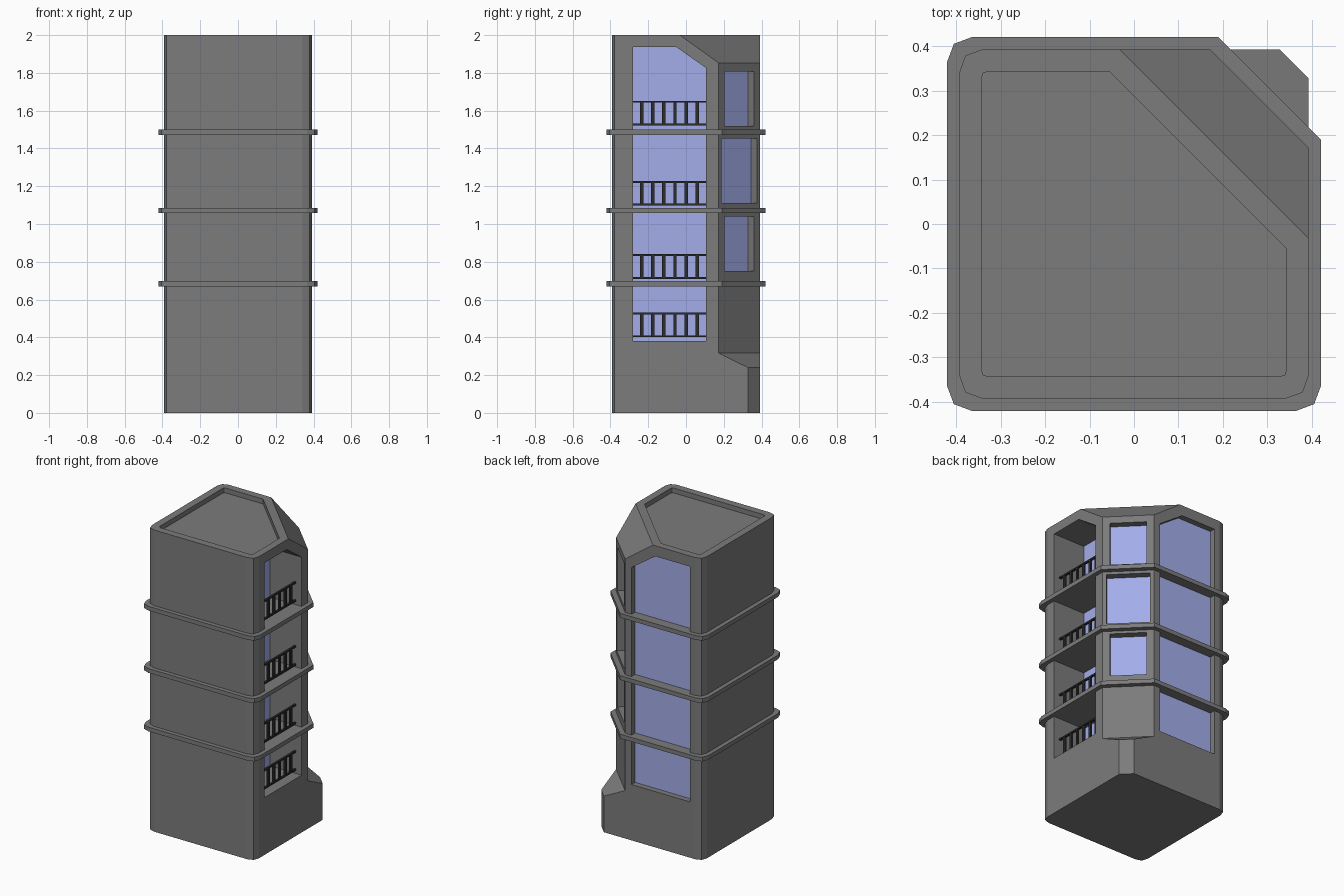
import bpy, bmesh, math
from mathutils import Vector

if "Cube" in bpy.data.objects:
    bpy.data.objects.remove(bpy.data.objects["Cube"])

R2 = math.sqrt(0.5)


def material(name, rgb):
    m = bpy.data.materials.new(name)
    m.diffuse_color = (*rgb, 1)
    m.use_nodes = True
    m.node_tree.nodes["Principled BSDF"].inputs["Base Color"].default_value = m.diffuse_color
    return m


WALL = material("dark_grey", (0.2, 0.2, 0.2))
GLASS = material("blue_glass", (0.37, 0.42, 0.82))
DARK = material("dark_metal", (0.025, 0.025, 0.025))

# Each frame maps (profile u, profile v, extrusion w) into space
FRAMES = {
    "x": lambda u, v, w: (w, u, v),
    "y": lambda u, v, w: (u, w, v),
    "z": lambda u, v, w: (u, v, w),
    # w runs outward along the cut corner, u along its face
    "corner": lambda u, v, w: ((w + u) * R2, (w - u) * R2, v),
    # u runs outward along the cut corner, w along its face
    "corner_side": lambda u, v, w: ((u + w) * R2, (u - w) * R2, v),
}


def prism(name, profile, frame, a, b, mat=WALL):
    f = FRAMES[frame]
    bm = bmesh.new()
    lo = [bm.verts.new(Vector(f(u, v, a))) for u, v in profile]
    hi = [bm.verts.new(Vector(f(u, v, b))) for u, v in profile]
    n = len(profile)
    bm.faces.new(lo)
    bm.faces.new(hi)
    for i in range(n):
        j = (i + 1) % n
        bm.faces.new((lo[i], lo[j], hi[j], hi[i]))
    bmesh.ops.recalc_face_normals(bm, faces=bm.faces)
    me = bpy.data.meshes.new(name)
    bm.to_mesh(me)
    bm.free()
    ob = bpy.data.objects.new(name, me)
    bpy.context.collection.objects.link(ob)
    me.materials.append(mat)
    return ob


def rect(u0, u1, v0, v1):
    return [(u0, v0), (u1, v0), (u1, v1), (u0, v1)]


def plan(h, mid, inner, diag=None):
    """Square outline with rounded corners; diag cuts the back right one."""
    arc = [(h, inner), (mid, mid), (inner, h)]
    pts = [(-y, x) for x, y in arc]
    pts += [(-x, -y) for x, y in arc]
    pts += [(y, -x) for x, y in arc]
    if diag is None:
        return pts + [(h, h)]
    return pts + [(h, diag - h), (diag - h, h)]


def cut(target, cutter):
    m = target.modifiers.new("cut", 'BOOLEAN')
    m.operation = 'DIFFERENCE'
    m.solver = 'EXACT'
    m.object = cutter
    cutter.hide_render = True
    cutter.hide_viewport = True


# Tower body
body = prism("tower_body", plan(0.392, 0.379, 0.342), "z", 0, 2)
cutters = []

# Slanted back right corner: base shoulder, flat face, roof slope
cutters.append(prism("corner_cutter", [
    (0.509, -0.1), (0.509, 0.24), (0.399, 0.317), (0.399, 1.853),
    (0.2546, 2.0), (0.157, 2.1), (0.8, 2.1), (0.8, -0.1)],
    "corner_side", -0.8, 0.8))

# Sunken roof behind the parapet
cutters.append(prism("roof_cutter", plan(0.343, 0.339, 0.328, 0.287), "z", 1.968, 2.2))

# Tall balcony opening on the right, shallow glazed opening at the back
side = [(-0.28, 0.38), (0.107, 0.38), (0.107, 1.825), (-0.05, 1.936), (-0.28, 1.936)]
back = [(-0.302, 0.37), (0.125, 0.37), (0.125, 1.81), (-0.05, 1.93), (-0.302, 1.93)]
cutters.append(prism("balcony_cutter", side, "x", 0.155, 0.6))
cutters.append(prism("back_cutter", back, "y", 0.35, 0.6))
prism("balcony_glass", side, "x", 0.145, 0.158, GLASS)
prism("back_glass", back, "y", 0.34, 0.354, GLASS)

# Corner windows
for i, (hw, z0, z1) in enumerate([(0.11, 0.75, 1.04), (0.132, 1.112, 1.452), (0.11, 1.52, 1.808)]):
    r = rect(-hw, hw, z0, z1)
    cutters.append(prism(f"corner_window_cutter_{i}", r, "corner", 0.35, 0.6))
    prism(f"corner_window_{i}", r, "corner", 0.34, 0.353, GLASS)

for c in cutters:
    cut(body, c)

# Bake the cuts, then drop the helpers
dg = bpy.context.evaluated_depsgraph_get()
mesh = bpy.data.meshes.new_from_object(body.evaluated_get(dg))
body.modifiers.clear()
body.data = mesh
for c in cutters:
    bpy.data.objects.remove(c)

# Floor slabs that stick out as bands
for i, (z0, z1) in enumerate([(0.67, 0.698), (1.058, 1.086), (1.471, 1.499)]):
    prism(f"floor_band_{i}", plan(0.42, 0.405, 0.365, 0.61), "z", z0, z1)

# Balcony railings
for i, z in enumerate([0.406, 0.715, 1.103, 1.527]):
    for k, dz in enumerate((0, 0.12)):
        prism(f"rail_{i}_{k}", rect(-0.28, 0.107, z + dz - 0.005, z + dz + 0.005),
              "x", 0.338, 0.352, DARK)
    for k in range(6):
        y = -0.235 + 0.059 * k
        prism(f"baluster_{i}_{k}", rect(y - 0.009, y + 0.009, z, z + 0.12),
              "x", 0.339, 0.351, DARK)
